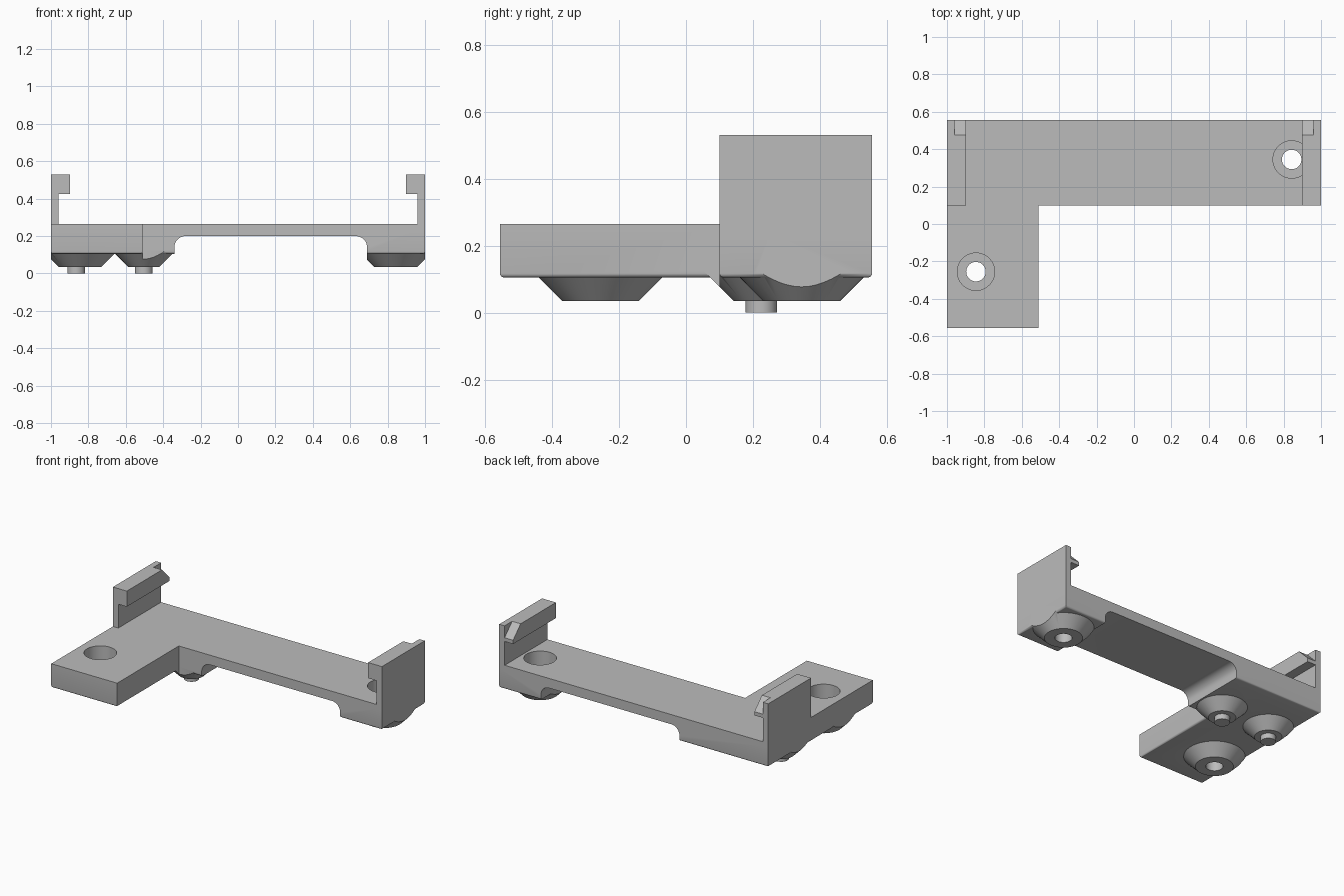
import bpy, bmesh, math

cube = bpy.data.objects.get("Cube")
if cube:
    bpy.data.objects.remove(cube)

grey = bpy.data.materials.new("plain_grey")
grey.use_nodes = True
grey.diffuse_color = (0.5, 0.5, 0.5, 1)
grey.node_tree.nodes["Principled BSDF"].inputs["Base Color"].default_value = (0.5, 0.5, 0.5, 1)

BACK, STEP, FRONT = 0.555, 0.1, -0.555   # depth limits of the bar and the foot
TOP, UNDER, BOSS_END = 0.265, 0.105, 0.035


def finish(name, bm):
    bmesh.ops.recalc_face_normals(bm, faces=bm.faces)
    mesh = bpy.data.meshes.new(name)
    bm.to_mesh(mesh)
    bm.free()
    mesh.materials.append(grey)
    obj = bpy.data.objects.new(name, mesh)
    bpy.context.collection.objects.link(obj)
    return obj


def prism(points, offset):
    """Extrude a closed 3D outline by an offset vector."""
    bm = bmesh.new()
    face = bm.faces.new([bm.verts.new(p) for p in points])
    moved = bmesh.ops.extrude_face_region(bm, geom=[face])["geom"]
    bmesh.ops.translate(bm, vec=offset, verts=[v for v in moved if isinstance(v, bmesh.types.BMVert)])
    bmesh.ops.recalc_face_normals(bm, faces=bm.faces)
    return bm


def turned(name, x, y, z0, z1, r0, r1):
    """Cylinder or cone between two heights."""
    bm = bmesh.new()
    bmesh.ops.create_cone(bm, cap_ends=True, segments=48, radius1=r0, radius2=r1, depth=z1 - z0)
    bmesh.ops.translate(bm, vec=(x, y, (z0 + z1) / 2), verts=bm.verts)
    return finish(name, bm)


def combine(target, tool, operation):
    """Apply a boolean and discard the tool."""
    mod = target.modifiers.new(operation, 'BOOLEAN')
    mod.operation, mod.solver, mod.object = operation, 'EXACT', tool
    bpy.ops.object.select_all(action='DESELECT')
    bpy.context.view_layer.objects.active = target
    target.select_set(True)
    bpy.ops.object.modifier_apply(modifier=mod.name)
    bpy.data.objects.remove(tool)


def plan(z):
    """L-shaped outline at one height."""
    return [(x, y, z) for x, y in ((-1, FRONT), (-0.51, FRONT), (-0.51, STEP),
                                   (1, STEP), (1, BACK), (-1, BACK))]


# L-shaped plate with a softly rounded lower rim
bm = prism(plan(UNDER), (0, 0, TOP - UNDER))
rim = [e for e in bm.edges if all(v.co.z < UNDER + 0.001 for v in e.verts)]
bmesh.ops.bevel(bm, geom=rim, offset=0.012, segments=4, profile=0.5, affect='EDGES')
bracket = finish("bracket", bm)

# Tapered bosses: two for screws, two for pegs
screws = [(-0.845, -0.255), (0.843, 0.345)]
pegs = [(-0.865, 0.225), (-0.503, 0.225)]
rise = 0.09
for spots, radius in ((screws, 0.115), (pegs, 0.083)):
    for x, y in spots:
        combine(bracket, turned("boss", x, y, BOSS_END, BOSS_END + rise, radius, radius + rise), 'UNION')

# Trim bosses to the plan outline
combine(bracket, finish("envelope", prism(plan(-0.1), (0, 0, 1))), 'INTERSECT')

# Recess under the bar with rounded upper corners
left, right, roof, fillet = -0.34, 0.69, 0.2, 0.06
profile = [(left, -0.1), (right, -0.1)]
for cx, start in ((right - fillet, 0), (left + fillet, 90)):
    for i in range(9):
        a = math.radians(start + i * 90 / 8)
        profile.append((cx + fillet * math.cos(a), roof - fillet + fillet * math.sin(a)))
combine(bracket, finish("recess", prism([(x, 0, z) for x, z in profile], (0, 0.8, 0))), 'DIFFERENCE')

# Counterbored screw holes
for x, y in screws:
    combine(bracket, turned("counterbore", x, y, UNDER, 0.4, 0.1, 0.1), 'DIFFERENCE')
    combine(bracket, turned("screw_hole", x, y, -0.1, 0.2, 0.052, 0.052), 'DIFFERENCE')

# Locating pegs
for x, y in pegs:
    combine(bracket, turned("peg", x, y, 0, 0.06, 0.047, 0.047), 'UNION')

# Hooked side arms, with the rear end of each lip chamfered
wall, lip, lip_low, arm_top, cut = 0.96, 0.897, 0.425, 0.53, 0.08
hook = [(1, TOP - 0.03), (1, arm_top), (lip, arm_top), (lip, lip_low), (wall, lip_low), (wall, TOP - 0.03)]
wedge = [(BACK - cut, arm_top), (BACK - cut, arm_top + 0.1), (BACK + 0.1, arm_top + 0.1),
         (BACK + 0.1, arm_top - cut - 0.1)]
for side in (-1, 1):
    arm = finish("arm", prism([(side * x, STEP, z) for x, z in hook], (0, BACK - STEP, 0)))
    chamfer = prism([(side * (lip - 0.1), y, z) for y, z in wedge], (side * (wall - lip + 0.1), 0, 0))
    combine(arm, finish("chamfer", chamfer), 'DIFFERENCE')
    combine(bracket, arm, 'UNION')

# Smooth the curved surfaces, keep edges sharp
bpy.ops.object.select_all(action='DESELECT')
bracket.select_set(True)
bpy.context.view_layer.objects.active = bracket
bpy.ops.object.shade_smooth_by_angle(angle=math.radians(30))
